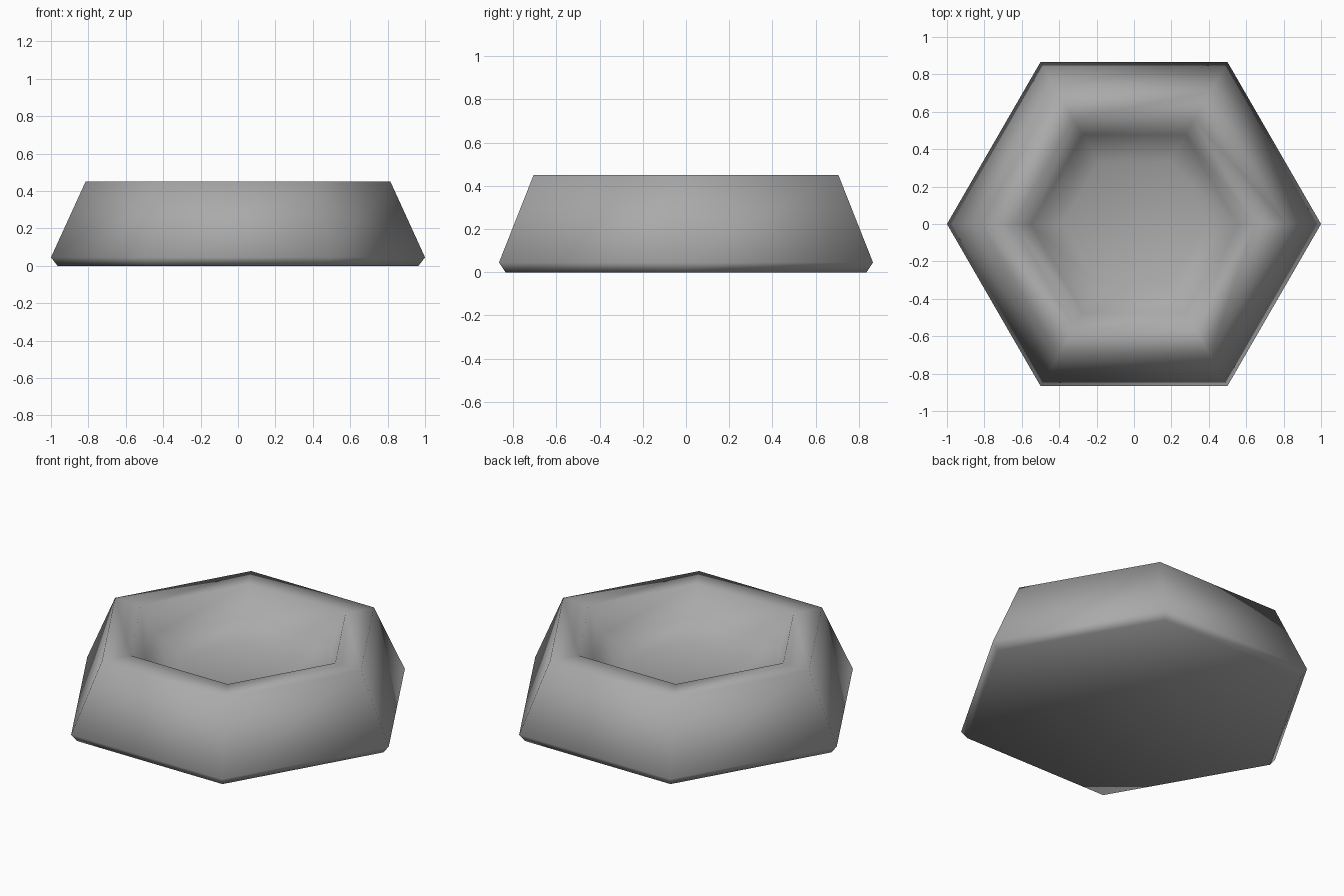
import bpy
import bmesh
from math import cos, sin, pi

cube = bpy.data.objects.get("Cube")
if cube:
    bpy.data.objects.remove(cube, do_unlink=True)

SIDES = 6

# Single clay-grey colour
grey = bpy.data.materials.new("plain_grey")
grey.use_nodes = True
colour = (0.4, 0.4, 0.4, 1)
grey.diffuse_color = colour
grey.node_tree.nodes["Principled BSDF"].inputs["Base Color"].default_value = colour

# Radius and height from the base, over the rim, down to the bowl floor
profile = [
    (0.965, 0.0),    # base
    (1.0, 0.045),    # foot bevel
    (0.815, 0.45),   # rim, outer edge
    (0.645, 0.45),   # rim, inner edge
    (0.55, 0.30),    # steep wall
    (0.38, 0.225),   # floor edge
]

bm = bmesh.new()
rings = []
for radius, height in profile:
    rings.append([bm.verts.new((radius * cos(2 * pi * i / SIDES),
                                radius * sin(2 * pi * i / SIDES), height))
                  for i in range(SIDES)])

# Walls between neighbouring rings
for low, high in zip(rings, rings[1:]):
    for i in range(SIDES):
        j = (i + 1) % SIDES
        bm.faces.new((low[i], low[j], high[j], high[i]))

# Underside and bowl floor
bm.faces.new(rings[0][::-1])
bm.faces.new(rings[-1])

# Soft shading over every edge
for face in bm.faces:
    face.smooth = True
bm.normal_update()

mesh = bpy.data.meshes.new("hexagonal_bowl")
bm.to_mesh(mesh)
bm.free()
mesh.materials.append(grey)
bowl = bpy.data.objects.new("hexagonal_bowl", mesh)
bpy.context.collection.objects.link(bowl)
